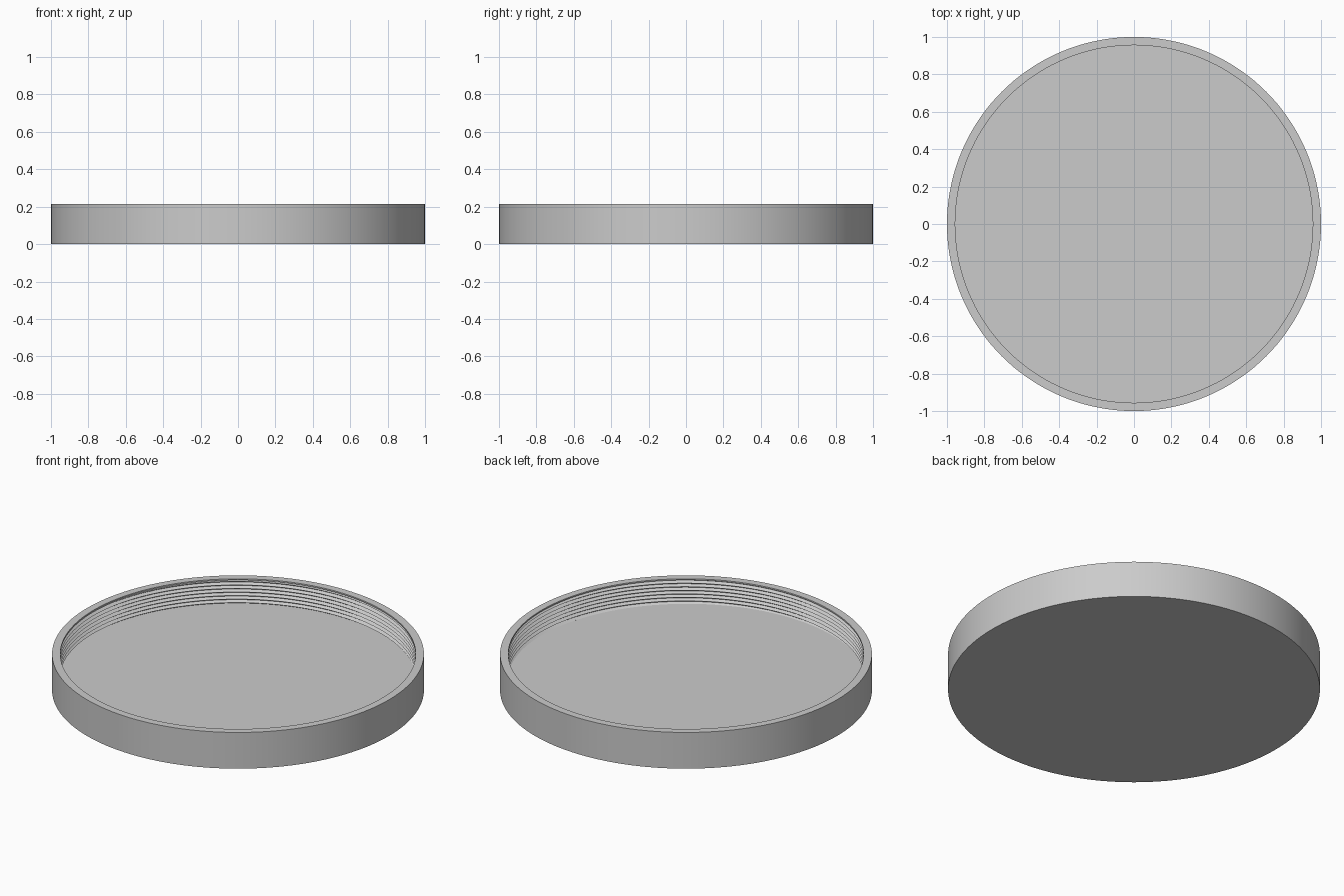
import bpy, bmesh, math

cube = bpy.data.objects.get("Cube")
if cube:
    bpy.data.objects.remove(cube)

SEGMENTS = 144
HEIGHT, FLOOR, LIP = 0.215, 0.065, 0.207
CREST, ROOT, PITCH = 0.956, 0.972, 0.021

grey = bpy.data.materials.new("light grey")
colour = (0.6, 0.6, 0.6, 1)
grey.use_nodes = True
grey.diffuse_color = colour
grey.node_tree.nodes["Principled BSDF"].inputs["Base Color"].default_value = colour


def finish(bm, name, angle):
    mesh = bpy.data.meshes.new(name)
    bm.to_mesh(mesh)
    bm.free()
    mesh.materials.append(grey)
    obj = bpy.data.objects.new(name, mesh)
    bpy.context.collection.objects.link(obj)
    bpy.ops.object.select_all(action='DESELECT')
    obj.select_set(True)
    bpy.context.view_layer.objects.active = obj
    bpy.ops.object.shade_smooth_by_angle(angle=math.radians(angle))
    return obj


def polar(radius, angle, z):
    return (radius * math.cos(angle), radius * math.sin(angle), z)


# Shallow round cap: base, outer wall and thin lip, turned from a profile
bm = bmesh.new()
profile = [(1, 0), (1, HEIGHT), (CREST, HEIGHT), (CREST, LIP),
           (0.98, LIP), (0.98, FLOOR)]
rings = [[bm.verts.new(polar(r, math.tau * i / SEGMENTS, z))
          for i in range(SEGMENTS)] for r, z in profile]
for low, high in zip(rings, rings[1:]):
    for i in range(SEGMENTS):
        j = (i + 1) % SEGMENTS
        bm.faces.new((low[i], low[j], high[j], high[i]))
bm.faces.new(list(reversed(rings[0])))
bm.faces.new(rings[-1])
bmesh.ops.recalc_face_normals(bm, faces=bm.faces)
finish(bm, "cap_shell", 30)

# V-shaped screw thread on the inner wall, its ends sunk in the base and lip
bm = bmesh.new()
start = FLOOR - 1.2 * PITCH
half_turns = 2 * math.ceil((LIP - start) / PITCH) + 1
rows = []
for k in range(half_turns):
    radius = ROOT if k % 2 else CREST
    row = []
    for i in range(SEGMENTS + 1):
        turn = i / SEGMENTS
        z = min(start + (k / 2 + turn) * PITCH, LIP)
        row.append(bm.verts.new(polar(radius, math.tau * turn - math.pi / 2, z)))
    rows.append(row)
for low, high in zip(rows, rows[1:]):
    for i in range(SEGMENTS):
        bm.faces.new((low[i + 1], low[i], high[i], high[i + 1]))
bmesh.ops.remove_doubles(bm, verts=bm.verts, dist=0.0001)
finish(bm, "inner_thread", 30)
